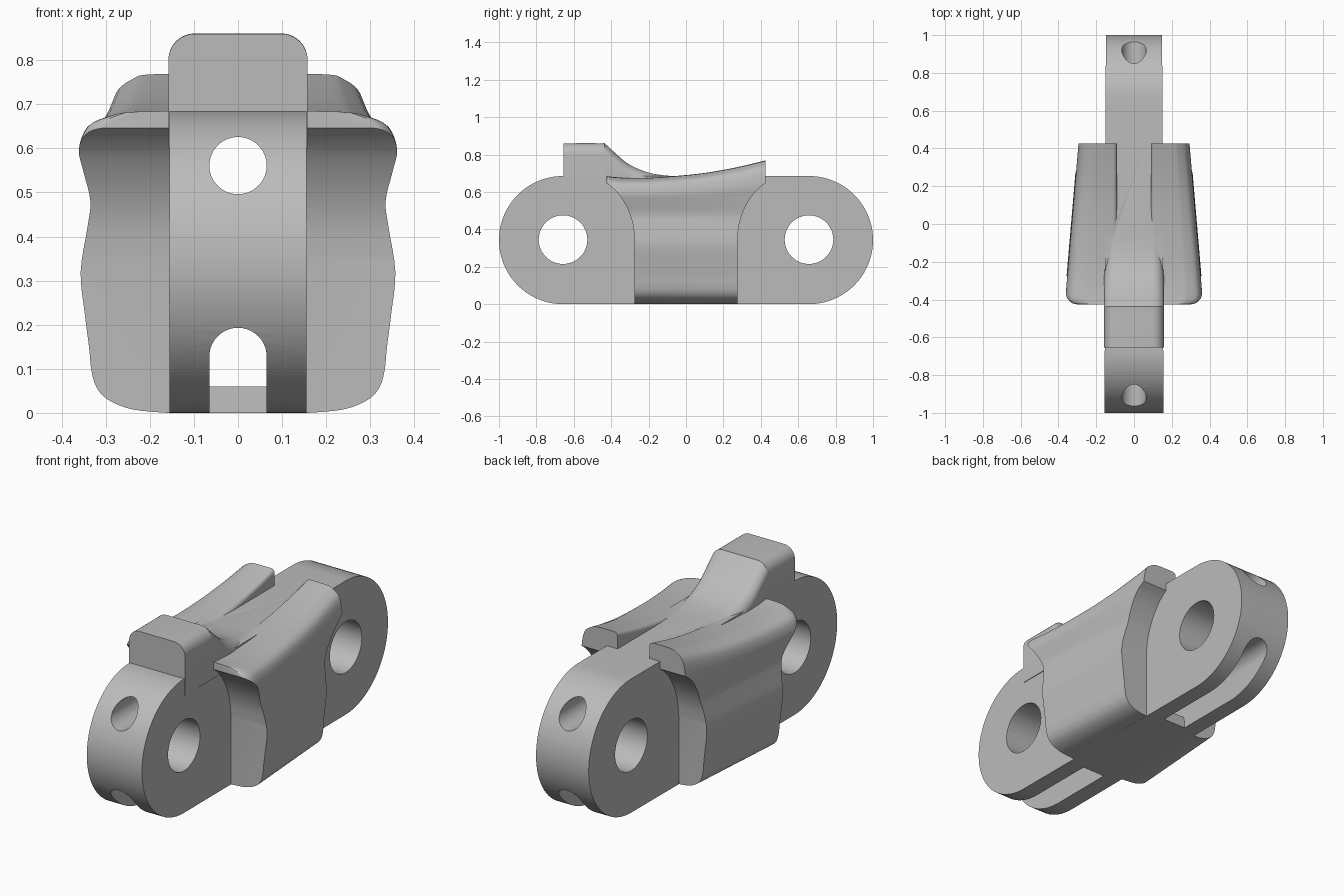
import bpy, bmesh, math

cube = bpy.data.objects.get("Cube")
if cube:
    bpy.data.objects.remove(cube, do_unlink=True)

grey = bpy.data.materials.new("plain grey")
grey.use_nodes = True
COLOUR = (0.5, 0.5, 0.5, 1)
grey.diffuse_color = COLOUR
grey.node_tree.nodes["Principled BSDF"].inputs["Base Color"].default_value = COLOUR


def smooth_path(pts, steps=5):
    """Catmull-Rom curve through 2D points."""
    out = []
    for i in range(len(pts) - 1):
        p = [pts[max(i - 1, 0)], pts[i], pts[i + 1], pts[min(i + 2, len(pts) - 1)]]
        for k in range(steps):
            t = k / steps
            out.append(tuple(0.5 * (2 * b + (c - a) * t + (2 * a - 5 * b + 4 * c - d) * t * t
                                    + (3 * b - a - 3 * c + d) * t ** 3)
                             for a, b, c, d in zip(*p)))
    return out + [pts[-1]]


def height_at(path, y):
    """Linear lookup along a path of (y, z) points."""
    for (y0, z0), (y1, z1) in zip(path, path[1:]):
        if y <= y1:
            return z0 + (z1 - z0) * (y - y0) / (y1 - y0)
    return path[-1][1]


def arc(cx, cy, r, start, end, n):
    angles = [math.radians(start + (end - start) * i / n) for i in range(n + 1)]
    return [(cx + r * math.cos(a), cy + r * math.sin(a)) for a in angles]


def loft(name, sections):
    """Closed solid skinned over matching sections."""
    bm = bmesh.new()
    rings = [[bm.verts.new(p) for p in s] for s in sections]
    n = len(rings[0])
    for a, b in zip(rings, rings[1:]):
        for i in range(n):
            j = (i + 1) % n
            bm.faces.new((a[i], a[j], b[j], b[i]))
    bm.faces.new(rings[0])
    bm.faces.new(rings[-1])
    bmesh.ops.recalc_face_normals(bm, faces=bm.faces[:])
    mesh = bpy.data.meshes.new(name)
    bm.to_mesh(mesh)
    bm.free()
    mesh.materials.append(grey)
    obj = bpy.data.objects.new(name, mesh)
    bpy.context.collection.objects.link(obj)
    return obj


def side_prism(name, outline, half):
    """Extrude a (y, z) outline across x."""
    return loft(name, [[(x, y, z) for y, z in outline] for x in (-half, half)])


def combine(target, tool, operation):
    mod = target.modifiers.new(operation.lower(), "BOOLEAN")
    mod.operation, mod.solver, mod.object = operation, "EXACT", tool
    bpy.context.view_layer.objects.active = target
    bpy.ops.object.modifier_apply(modifier=mod.name)
    bpy.data.objects.remove(tool, do_unlink=True)


# Link plate with round ends, slightly thinner toward the back
R = 0.3425
END = 1 - R
link = side_prism("link_body", arc(END, R, R, -90, 90, 40) + arc(-END, R, R, 90, 270, 40), 0.1525)
for v in link.data.vertices:
    v.co.x *= 1 - 0.023 * v.co.y

# Raised tooth sweeping down into the saddle floor
slope = smooth_path([(-0.655, 0.86), (-0.46, 0.86), (-0.43, 0.855), (-0.37, 0.8), (-0.3, 0.745),
                     (-0.2, 0.703), (-0.1, 0.687), (0, 0.68)])
sections = []
for y, z in slope:
    corner = arc(0.098, z - 0.06, 0.06, 0, 90, 8)
    half = [(0.158, 0.6)] + corner
    ring = half + [(-x, h) for x, h in reversed(half)]
    sections.append([(x, y, h) for x, h in ring])
combine(link, loft("tooth", sections), "UNION")

# Flared side saddles, trimmed to an undercut outline
top = smooth_path([(-0.43, 0.685), (-0.35, 0.677), (-0.2, 0.676), (0, 0.69), (0.15, 0.709),
                   (0.3, 0.738), (0.43, 0.77)])
outer = smooth_path([(0.16, 0), (0.24, 0.008), (0.295, 0.03), (0.322, 0.06), (0.333, 0.1),
                     (0.338, 0.15), (0.347, 0.22), (0.357, 0.32), (0.341, 0.42), (0.333, 0.48),
                     (0.346, 0.55), (0.353, 0.6), (0.333, 0.655), (0.285, 0.678),
                     (0.25, 0.684), (0.17, 0.685)], 4)
flare = smooth_path([(0.275, 0.35), (0.285, 0.43), (0.31, 0.505), (0.35, 0.575), (0.39, 0.62), (0.43, 0.65)])
trim = [(0.275, -0.1)] + flare + [(0.5, 0.66), (0.5, 0.95)]
trim = trim + [(-y, z) for y, z in reversed(trim)]
STATIONS = [-0.425, -0.423, -0.418, -0.41, -0.395, -0.375] + [-0.375 + 0.8 * i / 20 for i in range(1, 21)]

for side, label in ((1, "left"), (-1, "right")):
    sections = []
    for y in STATIONS:
        peak = height_at(top, y)
        stretch = (peak - 0.5) / 0.185
        dip = max(0, -0.375 - y)
        rounding = 0.05 - math.sqrt(0.05 ** 2 - dip ** 2)
        ring = [(0.09, 0)]
        for x, z in outer:
            x = x * (1 - 0.24 * (y + 0.275)) - rounding * (x / 0.35)
            ring.append((x, z if z < 0.5 else 0.5 + (z - 0.5) * stretch))
        ring += arc(0.11, peak - 0.02, 0.02, 90, 180, 5)
        sections.append([(side * x, y, z) for x, z in ring])
    saddle = loft(label + "_saddle", sections)
    combine(saddle, side_prism("saddle_trim", trim, 0.6), "INTERSECT")
    combine(link, saddle, "UNION")

# Pin holes across the plate
for y in (-END, END):
    combine(link, side_prism("pin_hole", arc(y, 0.345, 0.13, 0, 352.5, 47), 0.3), "DIFFERENCE")

# Round channel running lengthwise through the upper part
ring = arc(0, 0.561, 0.065, 0, 350, 35)
combine(link, loft("upper_channel", [[(x, y, z) for x, z in ring] for y in (-1.1, 1.1)]), "DIFFERENCE")

# Arched lower channel, open underneath near both ends
sections = []
for y, floor in ((-1.1, -0.1), (-0.315, -0.1), (-0.305, 0.06), (0.305, 0.06), (0.315, -0.1), (1.1, -0.1)):
    ring = [(-0.065, floor), (0.065, floor)] + arc(0, 0.128, 0.065, 0, 180, 20)
    sections.append([(x, y, z) for x, z in ring])
combine(link, loft("lower_channel", sections), "DIFFERENCE")

# Smooth the curved faces, keep hard edges
for obj in bpy.context.selected_objects:
    obj.select_set(False)
link.select_set(True)
bpy.context.view_layer.objects.active = link
bpy.ops.object.shade_smooth_by_angle(angle=math.radians(30))
